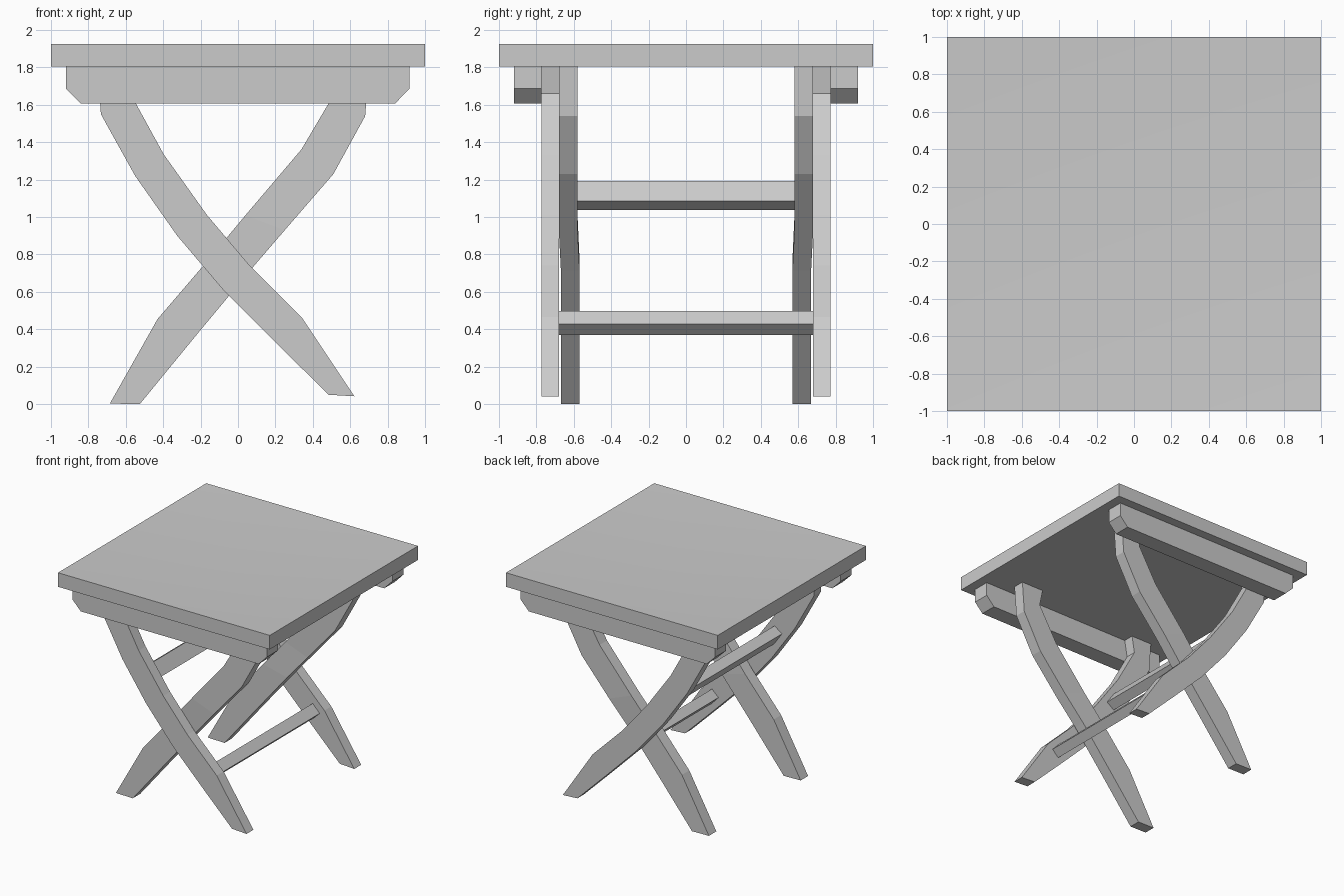
import bpy, bmesh

if "Cube" in bpy.data.objects:
    bpy.data.objects.remove(bpy.data.objects["Cube"])


def finish(name, bm):
    bmesh.ops.recalc_face_normals(bm, faces=bm.faces)
    mesh = bpy.data.meshes.new(name)
    bm.to_mesh(mesh)
    bm.free()
    obj = bpy.data.objects.new(name, mesh)
    bpy.context.collection.objects.link(obj)
    return obj


def prism(name, outline, y0, y1):
    """Extrude an x-z outline along y."""
    bm = bmesh.new()
    a = [bm.verts.new((x, y0, z)) for x, z in outline]
    b = [bm.verts.new((x, y1, z)) for x, z in outline]
    bm.faces.new(a)
    bm.faces.new(b)
    for i in range(len(a)):
        j = (i + 1) % len(a)
        bm.faces.new((a[i], a[j], b[j], b[i]))
    return finish(name, bm)


def leg(name, left, right, y0, y1, low_shift=0.0):
    """Loft rectangular sections between left and right x-z edges."""
    bm = bmesh.new()
    rings = []
    for l, r in zip(left, right):
        s = low_shift if l[1] < 0.85 else 0.0
        rings.append([bm.verts.new((p[0], y + s, p[1]))
                      for p, y in ((l, y0), (r, y0), (r, y1), (l, y1))])
    for a, b in zip(rings, rings[1:]):
        for i in range(4):
            j = (i + 1) % 4
            bm.faces.new((a[i], a[j], b[j], b[i]))
    bm.faces.new(rings[0])
    bm.faces.new(rings[-1])
    return finish(name, bm)


def mirror_y(obj):
    mod = obj.modifiers.new("mirror", 'MIRROR')
    mod.use_axis = (False, True, False)
    mod.merge_threshold = 0.0001


TOP, UNDER, DISH = 1.925, 1.805, 0.06

# Table top, slightly dished towards the middle
bm = bmesh.new()
corners = [(-1, -1), (1, -1), (1, 1), (-1, 1)]
low = [bm.verts.new((x, y, UNDER)) for x, y in corners]
high = [bm.verts.new((x, y, TOP)) for x, y in corners]
middle = bm.verts.new((0, 0, TOP - DISH))
bm.faces.new(low)
for i in range(4):
    j = (i + 1) % 4
    bm.faces.new((low[i], low[j], high[j], high[i]))
    bm.faces.new((high[i], high[j], middle))
top = finish("table_top", bm)
bpy.context.view_layer.objects.active = top
top.select_set(True)
bpy.ops.object.shade_smooth_by_angle()

# Aprons with chamfered lower corners
mirror_y(prism("apron", [(-0.92, UNDER), (-0.92, 1.687), (-0.84, 1.607),
                         (0.84, 1.607), (0.917, 1.687), (0.917, UNDER)], -0.92, -0.773))

# Outer legs: upper left to lower right, flared at the top
mirror_y(leg("outer_leg",
             [(-0.75, UNDER), (-0.733, 1.55), (-0.55, 1.22), (-0.325, 0.90),
              (-0.07, 0.60), (0.20, 0.33), (0.485, 0.05)],
             [(-0.55, UNDER), (-0.575, 1.66), (-0.397, 1.335), (-0.165, 1.01),
              (0.063, 0.74), (0.34, 0.465), (0.622, 0.042)],
             -0.773, -0.68))

# Inner legs: upper right to lower left, set slightly inward below the crossing
mirror_y(leg("inner_leg",
             [(0.485, UNDER), (0.515, 1.66), (0.34, 1.363), (0.04, 1.01),
              (-0.16, 0.77), (-0.43, 0.455), (-0.685, 0.003)],
             [(0.70, UNDER), (0.68, 1.54), (0.51, 1.23), (0.25, 0.93),
              (0.065, 0.715), (-0.23, 0.36), (-0.525, 0.0)],
             -0.68, -0.58, 0.011))

# Crossbars between the outer legs, tilted with them
prism("upper_crossbar", [(-0.36, 1.194), (-0.285, 1.087), (-0.355, 1.037),
                         (-0.43, 1.144)], -0.68, 0.68)
prism("lower_crossbar", [(0.23, 0.497), (0.295, 0.428), (0.235, 0.37),
                         (0.17, 0.439)], -0.68, 0.68)
